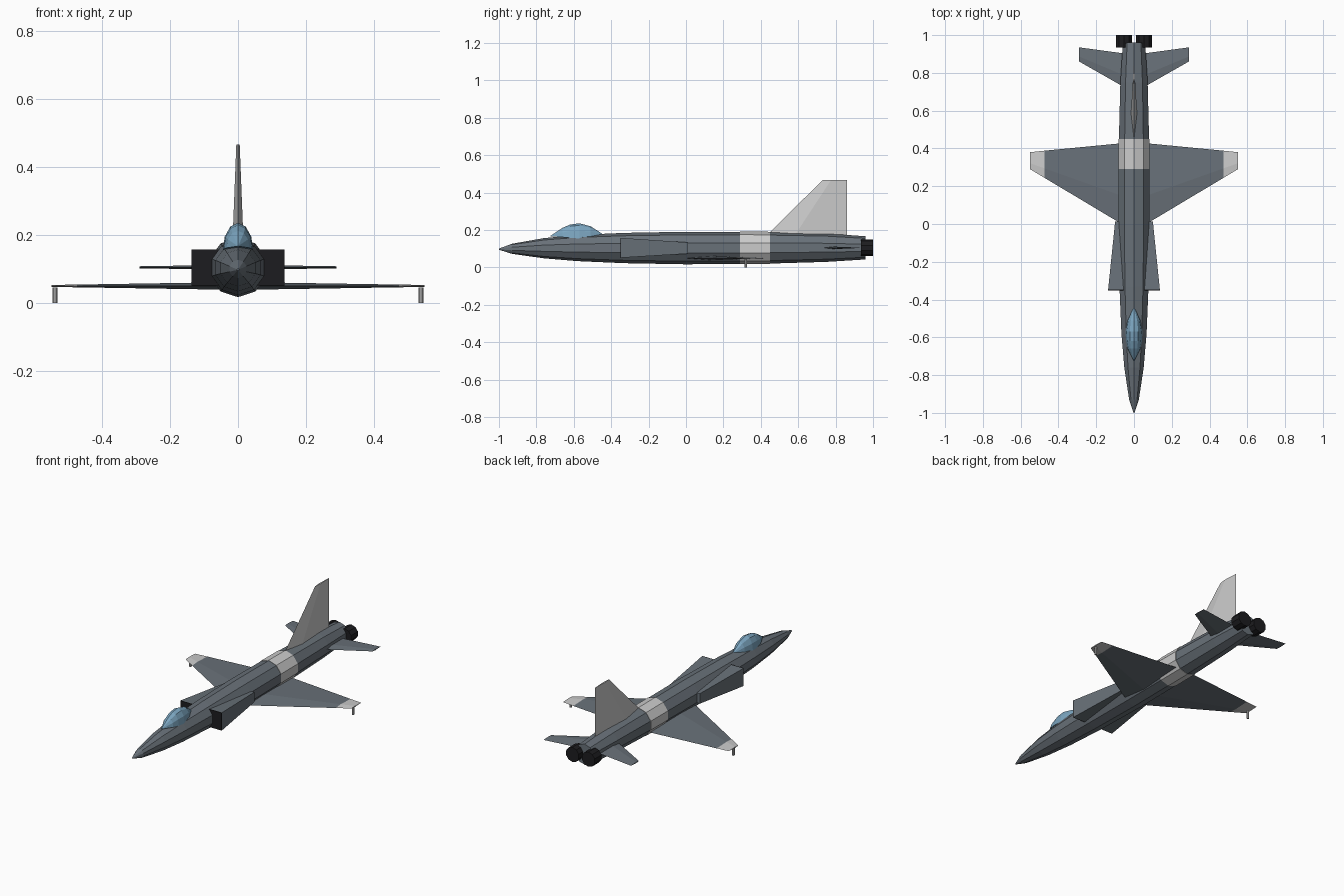
import bpy, bmesh
from math import sin, cos, pi

if "Cube" in bpy.data.objects:
    bpy.data.objects.remove(bpy.data.objects["Cube"])


def material(name, rgb):
    m = bpy.data.materials.new(name)
    m.diffuse_color = (*rgb, 1)
    m.use_nodes = True
    m.node_tree.nodes["Principled BSDF"].inputs["Base Color"].default_value = m.diffuse_color
    return m


HULL = material("hull_blue_grey", (0.14, 0.165, 0.19))
LIGHT = material("light_grey", (0.55, 0.55, 0.53))
DARK = material("dark_metal", (0.012, 0.012, 0.014))
GLASS = material("canopy_blue", (0.2, 0.38, 0.53))


def loft(name, rings, mat, mirror=False):
    """Skin a list of equal-length point rings, capped at both ends."""
    bm = bmesh.new()
    vs = [[bm.verts.new(p) for p in r] for r in rings]
    n = len(vs[0])
    for a, b in zip(vs, vs[1:]):
        for i in range(n):
            j = (i + 1) % n
            bm.faces.new((a[i], a[j], b[j], b[i]))
    bm.faces.new(vs[0])
    bm.faces.new(vs[-1][::-1])
    bmesh.ops.remove_doubles(bm, verts=bm.verts, dist=1e-5)
    bmesh.ops.recalc_face_normals(bm, faces=bm.faces)
    me = bpy.data.meshes.new(name)
    bm.to_mesh(me)
    bm.free()
    if mat:
        me.materials.append(mat)
    ob = bpy.data.objects.new(name, me)
    bpy.context.collection.objects.link(ob)
    if mirror:
        ob.modifiers.new("mirror", 'MIRROR')
    return ob


def circle(y, r, z, x=0, n=10):
    """Upright ring around the y axis with a vertex at the bottom."""
    return [(x + r * cos(2 * pi * i / n - pi / 2), y,
             z + r * sin(2 * pi * i / n - pi / 2)) for i in range(n)]


def foil(span, lead, trail, h, half):
    """Diamond aerofoil section at a span position, lying flat at height h."""
    mid = lead + 0.35 * (trail - lead)
    return [(span, lead, h), (span, mid, h + half),
            (span, trail, h), (span, mid, h - half)]


# fuselage
loft("fuselage", [circle(*s) for s in (
    (-1.0, 0.003, 0.098), (-0.93, 0.027, 0.1), (-0.76, 0.054, 0.103),
    (-0.58, 0.07, 0.104), (-0.33, 0.081, 0.104), (0.0, 0.087, 0.104),
    (0.45, 0.084, 0.105), (0.75, 0.076, 0.106), (0.96, 0.062, 0.105))], HULL)

# light band around the rear fuselage
loft("fuselage_band", [circle(0.29, 0.087, 0.105), circle(0.45, 0.086, 0.105)], LIGHT)

# canopy: half-ellipse rings
loft("canopy", [
    [(w * cos(pi * i / 6), y, 0.155 + k * 0.012 + h * sin(pi * i / 6)) for i in range(7)]
    for y, w, h, k in ((-0.725, 0.002, 0.002, 1), (-0.66, 0.034, 0.05, 0.6),
                       (-0.62, 0.042, 0.071, 0.3), (-0.57, 0.045, 0.081, 0),
                       (-0.51, 0.034, 0.057, 0.7), (-0.44, 0.002, 0.002, 1.5))], GLASS)

# wings with light tips
loft("wings", [foil(0.04, -0.015, 0.43, 0.05, 0.011),
               foil(0.475, 0.245, 0.388, 0.05, 0.004)], HULL, True)
loft("wing_tips", [foil(0.475, 0.245, 0.388, 0.05, 0.004),
                   foil(0.55, 0.29, 0.38, 0.05, 0.003)], LIGHT, True)

# small posts under the wing tips
loft("wing_tip_posts", [
    [(0.539 + 0.007 * cos(pi * i / 4), 0.32 + 0.007 * sin(pi * i / 4), z) for i in range(8)]
    for z in (0, 0.045)], None, True)

# tailplanes
loft("tailplanes", [foil(0.03, 0.712, 0.9, 0.105, 0.007),
                    foil(0.29, 0.86, 0.935, 0.105, 0.003)], HULL, True)

# tail fin: the same section turned upright
loft("tail_fin", [[(t, y, z) for z, y, t in foil(*s)] for s in (
    (0.16, 0.42, 0.86, 0, 0.017), (0.467, 0.73, 0.86, 0, 0.005))], LIGHT)


def box_ring(y, x0, x1, z0, z1):
    return [(x0, y, z0), (x1, y, z0), (x1, y, z1), (x0, y, z1)]


# air intakes with dark mouths
loft("air_intakes", [box_ring(-0.347, 0.05, 0.137, 0.052, 0.158),
                     box_ring(0.012, 0.05, 0.1, 0.074, 0.134)], HULL, True)
loft("intake_mouths", [box_ring(-0.351, 0.05, 0.137, 0.052, 0.158),
                       box_ring(-0.347, 0.05, 0.137, 0.052, 0.158)], DARK, True)

# twin exhaust nozzles
loft("exhaust_nozzles", [circle(0.935, 0.044, 0.105, 0.053),
                         circle(1.0, 0.044, 0.105, 0.053)], DARK, True)
